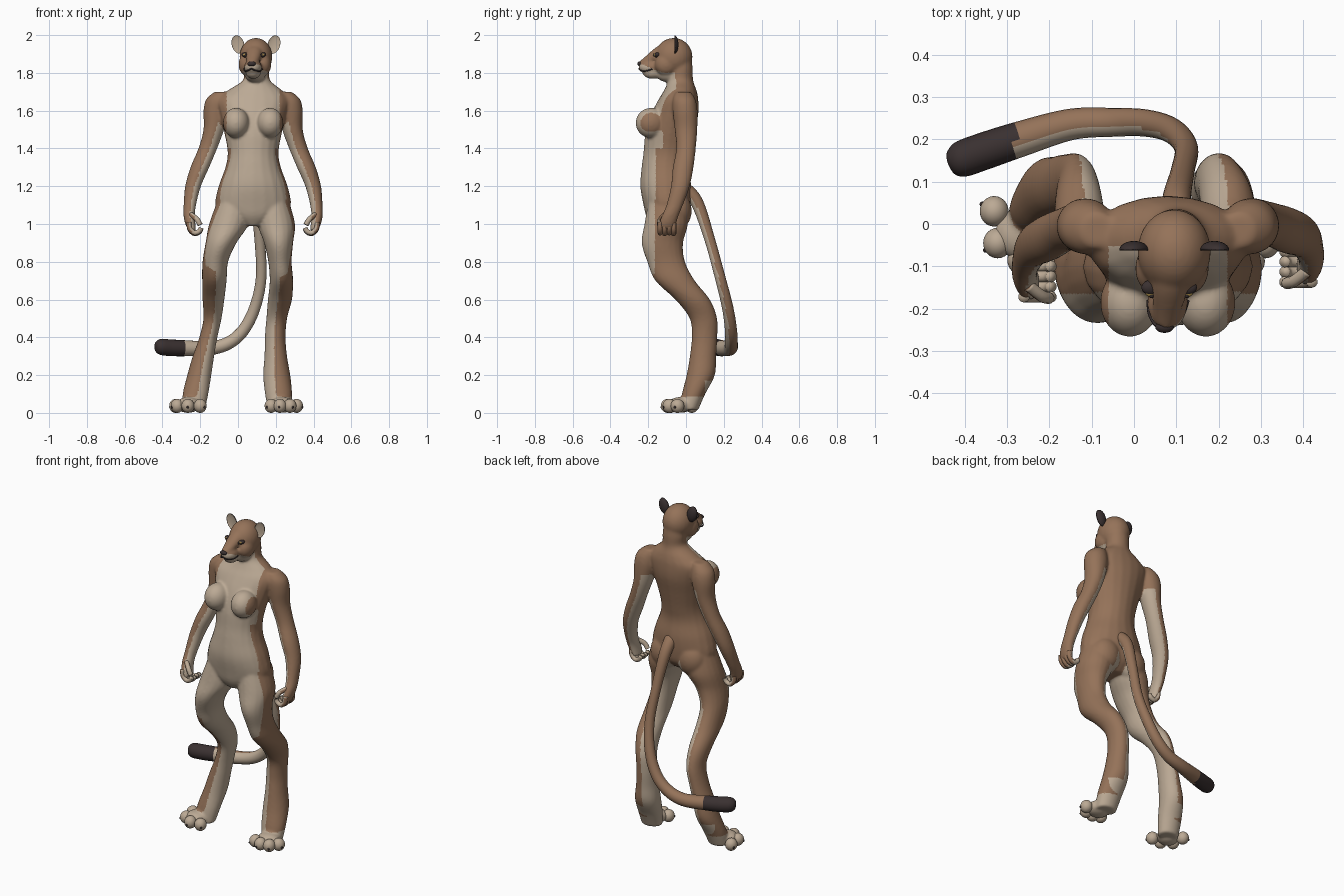
import bpy, bmesh, math
from mathutils import Vector, Matrix

if "Cube" in bpy.data.objects:
    bpy.data.objects.remove(bpy.data.objects["Cube"])

CX = 0.08  # middle line of the body


def material(name, rgb):
    m = bpy.data.materials.new(name)
    m.use_nodes = True
    m.diffuse_color = (*rgb, 1)
    m.node_tree.nodes["Principled BSDF"].inputs["Base Color"].default_value = (*rgb, 1)
    return m


brown = material("brown fur", (0.30, 0.17, 0.10))
cream = material("cream fur", (0.50, 0.40, 0.30))
dark = material("dark fur", (0.042, 0.03, 0.03))
amber = material("amber eye", (0.45, 0.30, 0.08))


def spline(rows, sub=5):
    """Smooth rows of numbers with a Catmull-Rom spline."""
    out = []
    for i in range(len(rows) - 1):
        a, b, c, d = (rows[max(0, min(len(rows) - 1, i + k))] for k in (-1, 0, 1, 2))
        for s in range(sub):
            t = s / sub
            out.append([q + t * (r - p) / 2 + t * t * (p - 2.5 * q + 2 * r - w / 2)
                        + t ** 3 * (1.5 * (q - r) + (w - p) / 2)
                        for p, q, r, w in zip(a, b, c, d)])
    out.append(list(rows[-1]))
    return out


def loft(bm, rows, flat=False, segs=20):
    """Skin rows of (x, y, z, rx, ry); flat keeps every ring level."""
    rows = spline(rows)
    pts = [Vector(r[:3]) for r in rows]
    rings = []
    for i, r in enumerate(rows):
        tangent = pts[min(i + 1, len(pts) - 1)] - pts[max(i - 1, 0)]
        rot = Matrix.Identity(3) if flat else tangent.to_track_quat('Z', 'Y').to_matrix()
        rings.append([bm.verts.new(pts[i] + rot @ Vector((
            r[3] * math.cos(math.tau * k / segs), r[4] * math.sin(math.tau * k / segs), 0)))
            for k in range(segs)])
    faces = [bm.faces.new(rings[0]), bm.faces.new(rings[-1])]
    for a, b in zip(rings, rings[1:]):
        for k in range(segs):
            n = (k + 1) % segs
            faces.append(bm.faces.new((a[k], a[n], b[n], b[k])))
    bmesh.ops.recalc_face_normals(bm, faces=faces)


def tube(bm, pts, r):
    loft(bm, [(*p, r, r) for p in pts], segs=10)


def ball(bm, centre, radii, tilt=0):
    m = Matrix.Translation(centre) @ Matrix.Rotation(tilt, 4, 'Y') @ Matrix.Diagonal((*radii, 1))
    bmesh.ops.create_uvsphere(bm, u_segments=24, v_segments=16, radius=1, matrix=m)


def finish(name, bm, mats, rule=None, voxel=0):
    me = bpy.data.meshes.new(name)
    bm.to_mesh(me)
    bm.free()
    ob = bpy.data.objects.new(name, me)
    bpy.context.collection.objects.link(ob)
    if voxel:
        rem = ob.modifiers.new("fuse", 'REMESH')
        rem.mode, rem.voxel_size = 'VOXEL', voxel
        smo = ob.modifiers.new("soften", 'SMOOTH')
        smo.factor, smo.iterations = 0.5, 10
        dg = bpy.context.evaluated_depsgraph_get()
        me = bpy.data.meshes.new_from_object(ob.evaluated_get(dg))
        ob.modifiers.clear()
        ob.data = me
        me.name = name
    me.materials.clear()
    for m in mats:
        me.materials.append(m)
    for p in me.polygons:
        p.use_smooth = True
        p.material_index = int(rule(p.center, p.normal)) if rule else 0
    return ob


def head_x(y):
    """Middle of the slightly turned head at depth y."""
    return 0.1 + (y + 0.03) * 0.13


# Torso and neck
body = bmesh.new()
torso = [(0.99, -.11, .05, .07), (1.04, -.10, .15, .11), (1.1, -.10, .2, .125),
         (1.2, -.107, .183, .135), (1.3, -.11, .147, .125), (1.38, -.10, .135, .125),
         (1.48, -.085, .152, .13), (1.58, -.06, .175, .125), (1.66, -.04, .19, .105),
         (1.71, -.03, .14, .085), (1.76, -.028, .073, .066), (1.82, -.026, .067, .062),
         (1.88, -.03, .06, .06)]
loft(body, [(CX + max(0, min(.018, (z - 1.66) * .2)), y, z, rx, ry) for z, y, rx, ry in torso], True)

# Legs: level, depth, depth radius, then centre and width for right and left
legs = [(1.12, -.10, .10, -.02, .09, .18, .09), (1.0, -.105, .115, -.048, .105, .202, .1),
        (.9, -.125, .11, -.09, .082, .215, .077), (.8, -.105, .1, -.12, .068, .222, .062),
        (.7, -.058, .105, -.125, .065, .23, .062), (.6, .035, .092, -.13, .058, .222, .064),
        (.5, .092, .073, -.135, .048, .205, .055), (.4, .098, .068, -.157, .048, .197, .055),
        (.3, .09, .07, -.183, .057, .2, .06), (.2, .078, .075, -.205, .064, .205, .072),
        (.1, .04, .062, -.225, .068, .215, .072), (.015, .015, .05, -.235, .06, .22, .062)]
for k in (3, 5):
    loft(body, [(r[k], r[1], r[0], r[k + 1], r[2]) for r in legs], True)
ball(body, (-.265, -.025, .042), (.065, .06, .042))
ball(body, (.235, -.035, .042), (.07, .06, .042))

# Arms, breasts and buttocks, mirrored
arm = [(1.7, .165, .04, -.015, .04), (1.66, .187, .062, -.01, .06), (1.6, .195, .068, -.005, .066),
       (1.5, .208, .055, 0, .06), (1.4, .24, .05, 0, .052), (1.3, .282, .05, -.015, .055),
       (1.2, .318, .042, -.03, .05), (1.1, .335, .033, -.06, .044), (1.04, .338, .03, -.085, .045),
       (.99, .33, .026, -.1, .046), (.965, .32, .018, -.1, .04)]


def reach(s, z):
    """The right hand sits a little further forward."""
    return -.035 * (1.6 - z) / .6 if s < 0 and z < 1.6 else 0


for s in (-1, 1):
    loft(body, [(CX + s * d, y + reach(s, z), z, rx, ry) for z, d, rx, y, ry in arm], True)
    ball(body, (CX + s * .09, -.185, 1.535), (.07, .082, .08))
    ball(body, (CX + s * .09, -.045, 1.07), (.09, .075, .1))
    ball(body, (head_x(-.11) + s * .042, -.105, 1.845), (.045, .06, .06))

# Head, nose bridge, muzzle and chin
ball(body, (head_x(-.07), -.065, 1.885), (.087, .1, .1))
loft(body, [(head_x(y), y, z, r, r * .8) for y, z, r in
            ((-.08, 1.93, .05), (-.14, 1.905, .045), (-.2, 1.865, .034), (-.24, 1.845, .022))])
ball(body, (head_x(-.19), -.185, 1.83), (.048, .066, .04))
ball(body, (head_x(-.18), -.175, 1.8), (.04, .055, .032))
ball(body, (head_x(-.1), -.095, 1.79), (.055, .06, .04))


def is_cream(p, n):
    x, y, z = p
    d = abs(x - CX)
    inward = -n.x if x > CX else n.x
    if z > 1.77:
        return y < -.06 and z < 1.8 + max(0, -.12 - y) * .4
    if z > .9 and d > min(.27, max(.14, .14 + (1.5 - z) * .4)):
        return inward > .2 and z < 1.55
    if z > 1.6:
        return y < -.05 and d < .15
    if z > 1.13:
        return y < (-.12 if z > 1.4 else -.16)
    if z < .085 or (z < .17 and y > .1):
        return True
    front = y < -.165 and z > .72 + .6 * max(0, d - .15)
    return front or inward > (.3 if z > .8 else .15)


finish("body", body, [brown, cream], is_cream, voxel=0.007)

# Tail with pale underside and dark tip
tail = [(.1, -.03, 1.2, .04), (.1, .055, 1.12, .034), (.115, .125, .92, .028), (.123, .18, .72, .028),
        (.09, .22, .56, .03), (.03, .238, .44, .032), (-.05, .24, .37, .034), (-.15, .235, .342, .037),
        (-.27, .2, .342, .042), (-.36, .17, .345, .044), (-.41, .152, .35, .042),
        (-.433, .145, .352, .027), (-.439, .143, .352, .006)]
bm = bmesh.new()
loft(bm, [(*t, t[3]) for t in tail])
finish("tail", bm, [brown, cream, dark], lambda p, n: 2 if p.x < -.28 else n.y < -.3)

# Fingers and thumbs
for s, side in ((-1, "right"), (1, "left")):
    bm = bmesh.new()
    for k in range(4):
        y = -.137 + k * .024 + reach(s, 1)
        tube(bm, [(CX + s * d, y, z - .004 * (k % 2)) for d, z in
                  ((.34, 1.01), (.335, .975), (.31, .953), (.285, .962), (.275, .98))], .0135)
    y = -.13 + reach(s, 1)
    tube(bm, [(CX + s * .33, y + .02, 1.05), (CX + s * .298, y - .005, 1.025),
              (CX + s * .28, y - .01, .995)], .014)
    finish(side + "_fingers", bm, [brown, cream],
           lambda p, n, s=s: -s * n.x > -.2 or abs(p.x - CX) < .31)

# Toes and claws
feet = {"right": ((-.262, -.01), [(-.33, .03), (-.322, -.045), (-.265, -.085), (-.2, -.08)]),
        "left": ((.235, -.01), [(.175, -.08), (.222, -.097), (.275, -.088), (.31, -.045)])}
for side, (heel, spots) in feet.items():
    bm, claws = bmesh.new(), bmesh.new()
    for x, y in spots:
        ball(bm, (x, y, .037), (.034, .036, .037))
        out = Vector((x - heel[0], y - heel[1], 0)).normalized()
        ball(claws, Vector((x, y, .03)) + out * .033, (.006, .006, .007))
    finish(side + "_toes", bm, [cream])
    finish(side + "_claws", claws, [dark])

# Ears: dark behind, pale inside
for s, side in ((-1, "right"), (1, "left")):
    bm = bmesh.new()
    ball(bm, (.095 + s * .095, -.062, 1.95), (.033, .022, .05), s * .3)
    for v in bm.verts:  # hollow the front of the ear
        if v.co.y < -.062:
            v.co.y = -.062 - (v.co.y + .062) * .35
    finish(side + "_ear", bm, [dark, cream], lambda p, n: n.y < -.25)

# Eyes with dark lids and pupils
for s, side in ((-1, "right"), (1, "left")):
    x = head_x(-.16) + s * .042
    for part, mat, y, size in (("lid", dark, -.15, (.024, .018, .014)),
                               ("eye", amber, -.154, (.018, .019, .009)),
                               ("pupil", dark, -.17, (.006, .005, .008))):
        bm = bmesh.new()
        ball(bm, (x, y, 1.894), size, -s * .25)
        finish(side + "_" + part, bm, [mat])

# Nose and mouth line
bm = bmesh.new()
ball(bm, (head_x(-.245), -.243, 1.848), (.022, .014, .013))
finish("nose", bm, [dark])
bm = bmesh.new()
for s in (-1, 1):
    tube(bm, [(head_x(y) + s * d, y, z) for d, y, z in
              ((0, -.248, 1.823), (.022, -.238, 1.812), (.04, -.212, 1.81), (.047, -.18, 1.82))], .004)
finish("mouth", bm, [dark])
